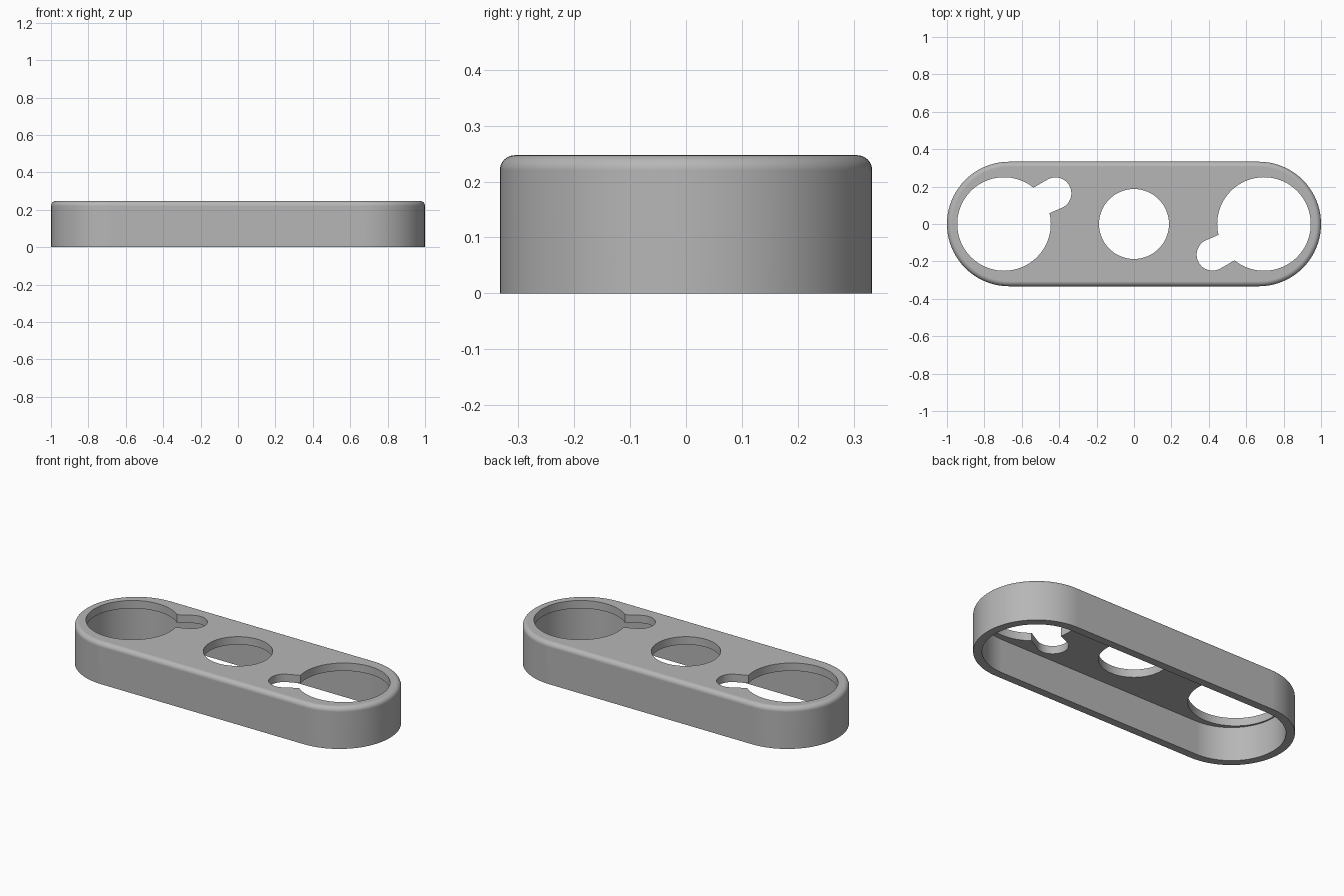
import bpy
import bmesh
from math import cos, sin, pi, radians

default = bpy.data.objects.get("Cube")
if default:
    bpy.data.objects.remove(default, do_unlink=True)

HEIGHT, RADIUS, END_X = 0.247, 0.333, 0.667
WALL, FILLET = 0.047, 0.027

grey = bpy.data.materials.new("plain grey")
grey.use_nodes = True
colour = (0.47, 0.47, 0.47, 1)
grey.diffuse_color = colour
grey.node_tree.nodes["Principled BSDF"].inputs["Base Color"].default_value = colour


def arc(cx, cy, r, start, end, steps):
    angles = [radians(start + (end - start) * i / steps) for i in range(steps + 1)]
    return [(cx + r * cos(a), cy + r * sin(a)) for a in angles]


def stadium(r):
    return arc(END_X, 0, r, -90, 90, 40) + arc(-END_X, 0, r, 90, 270, 40)


def loft(name, rings):
    """Closed solid through a stack of (outline, height) rings."""
    bm = bmesh.new()
    loops = [[bm.verts.new((x, y, z)) for x, y in pts] for pts, z in rings]
    bm.faces.new(loops[0][::-1])
    bm.faces.new(loops[-1])
    n = len(loops[0])
    for low, high in zip(loops, loops[1:]):
        for i in range(n):
            j = (i + 1) % n
            bm.faces.new((low[i], low[j], high[j], high[i]))
    bmesh.ops.recalc_face_normals(bm, faces=bm.faces)
    mesh = bpy.data.meshes.new(name)
    bm.to_mesh(mesh)
    bm.free()
    mesh.materials.append(grey)
    obj = bpy.data.objects.new(name, mesh)
    bpy.context.collection.objects.link(obj)
    return obj


# Rounded-end cover with a filleted top rim
rings = [(stadium(RADIUS), 0)]
for i in range(9):
    a = pi / 2 * i / 8
    rings.append((stadium(RADIUS - FILLET * (1 - cos(a))),
                  HEIGHT - FILLET * (1 - sin(a))))
cover = loft("cover", rings)

# Hollow underside, centre hole and the two keyhole openings
keyhole = arc(-0.695, 0, 0.25, 51, 373.5, 72) + arc(-0.42, 0.164, 0.085, -62, 120, 28)
turned = [(-x, -y) for x, y in keyhole]
centre = arc(0, 0, 0.187, 0, 355, 71)
cutters = [
    loft("cavity_cutter", [(stadium(RADIUS - WALL), -0.1), (stadium(RADIUS - WALL), HEIGHT - WALL)]),
]
for name, outline in (("right_keyhole", keyhole), ("left_keyhole", turned), ("centre_hole", centre)):
    cutters.append(loft(name + "_cutter", [(outline, 0.1), (outline, 0.4)]))

bpy.ops.object.select_all(action="DESELECT")
bpy.context.view_layer.objects.active = cover
cover.select_set(True)
for cutter in cutters:
    cutter.hide_render = True
    cut = cover.modifiers.new(cutter.name, "BOOLEAN")
    cut.operation, cut.solver, cut.object = "DIFFERENCE", "EXACT", cutter
    bpy.ops.object.modifier_apply(modifier=cut.name)
    bpy.data.objects.remove(cutter, do_unlink=True)

# Smooth curved walls, crisp hole edges, flat top
bpy.ops.object.shade_smooth_by_angle(angle=radians(30))
weighted = cover.modifiers.new("flat_faces", "WEIGHTED_NORMAL")
weighted.keep_sharp = True
